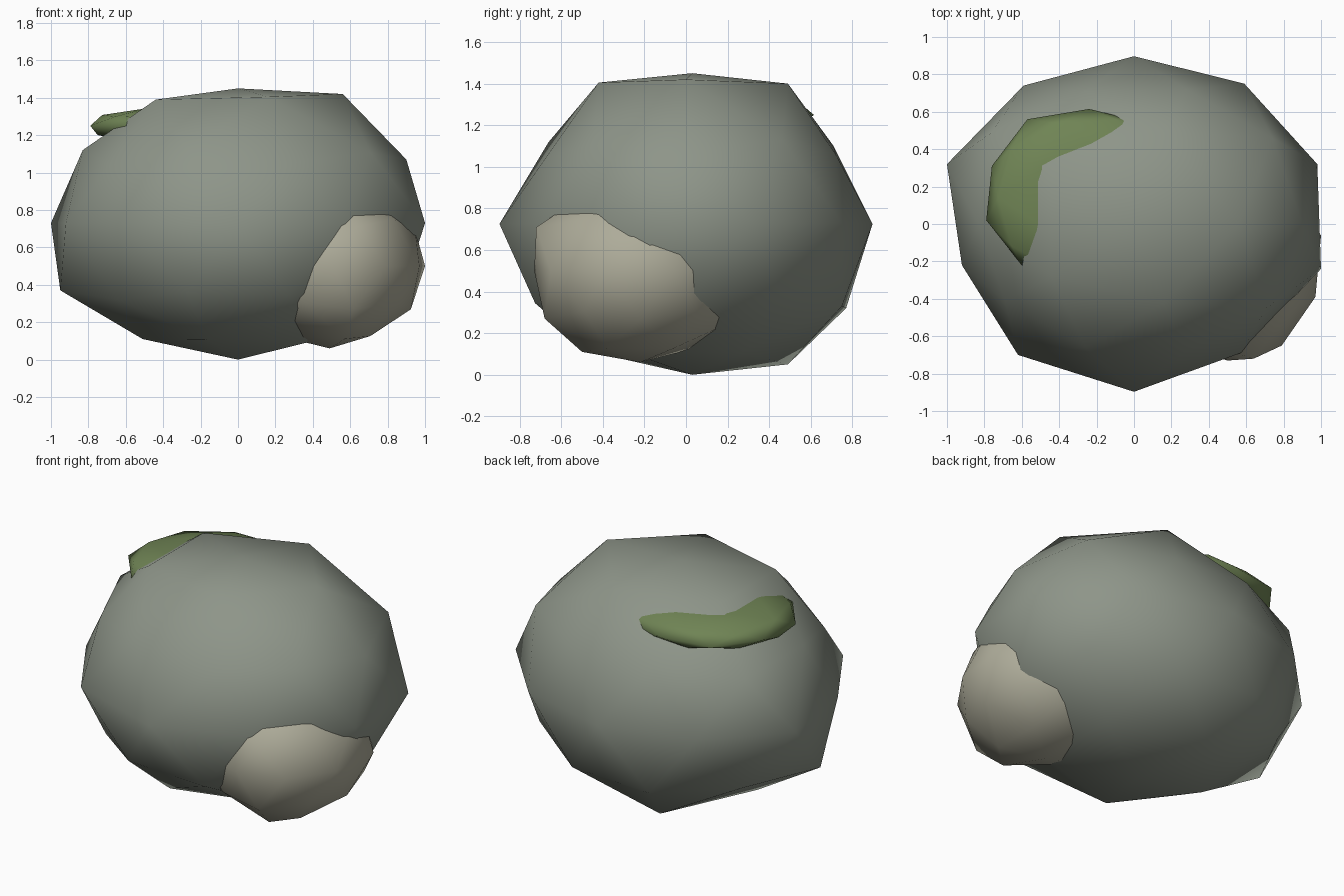
import bpy
from mathutils import Vector


def lump(name, center, radii, color, nudges=()):
    """Smooth low-poly ico lump; each nudge pulls its nearest vertex to that point."""
    bpy.ops.mesh.primitive_ico_sphere_add(subdivisions=2, radius=1)
    ob = bpy.context.object
    ob.name = name
    c = Vector(center)
    for v in ob.data.vertices:
        v.co = Vector([a * r for a, r in zip(v.co, radii)]) + c
    for p in map(Vector, nudges):
        min(ob.data.vertices, key=lambda v: (v.co - p).length).co = p
    for f in ob.data.polygons:
        f.use_smooth = True
    mat = bpy.data.materials.new(name + "_colour")
    mat.diffuse_color = (*color, 1)
    ob.data.materials.append(mat)
    return ob


# Large boulder with irregular corners
lump("boulder", (0, 0, 0.725), (1.03, 0.897, 0.725), (0.27, 0.30, 0.25), [
    # poles
    (0, 0.03, 0), (0, 0.03, 1.45),
    # waist
    (0.98, 0.32, 0.73), (0.59, 0.75, 0.73), (-0.59, 0.74, 0.73),
    (-1.0, 0.32, 0.73), (-0.92, -0.22, 0.73), (-0.62, -0.70, 0.73),
    (1.0, -0.24, 0.73), (0.57, -0.69, 0.73),
    # flattened crown
    (0.56, 0.0, 1.42), (-0.44, 0.28, 1.39), (-0.44, -0.28, 1.39),
    (0.16, 0.49, 1.40), (0.16, -0.42, 1.405),
    # shoulders
    (0.28, -0.67, 1.05), (-0.26, -0.66, 1.12), (0.28, 0.72, 1.06),
    (-0.26, 0.71, 1.10), (0.90, 0.0, 1.07), (-0.83, 0.0, 1.12),
    (-0.69, -0.41, 1.04), (0.74, 0.46, 1.13), (-0.76, 0.49, 1.07),
    # underside
    (-0.95, 0.0, 0.37), (-0.28, 0.77, 0.32), (-0.16, 0.49, 0.05),
    (-0.51, 0.0, 0.11), (-0.64, -0.42, 0.32), (0.28, 0.75, 0.33),
    (0.72, 0.45, 0.39), (0.67, -0.42, 0.39), (-0.27, -0.72, 0.36),
])

# Pale stone embedded in the lower front right
lump("small_stone", (0.49, -0.22, 0.50), (0.51, 0.51, 0.44), (0.42, 0.41, 0.32), [
    (0.50, -0.73, 0.50), (0.64, -0.72, 0.71), (0.83, -0.46, 0.75),
    (1.0, -0.06, 0.50), (0.97, -0.39, 0.50), (0.79, -0.65, 0.50),
    (0.62, 0.23, 0.26), (0.57, -0.50, 0.11), (0.62, -0.68, 0.27),
])

# Flat moss cushion, mostly buried in the top back left
lump("moss_patch", (-0.25, 0.14, 1.25), (0.56, 0.49, 0.11), (0.16, 0.23, 0.09), [
    (-0.24, 0.615, 1.25), (-0.57, 0.56, 1.25), (-0.76, 0.31, 1.25),
    (-0.79, 0.02, 1.25), (-0.60, -0.22, 1.25),
])
